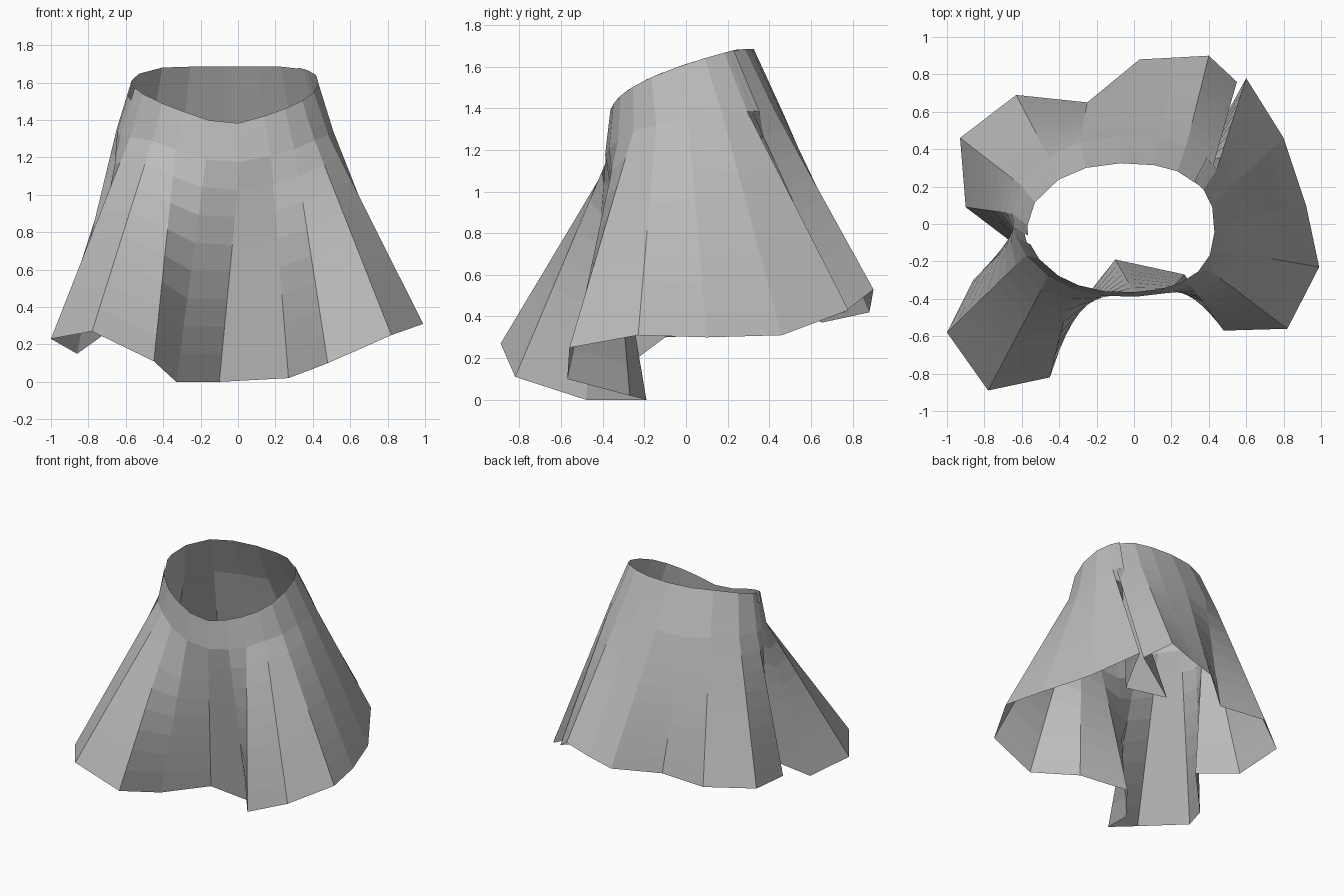
import bpy, bmesh, math
from mathutils import Vector

old = bpy.data.objects.get("Cube")
if old:
    bpy.data.objects.remove(old)

# Cloth colour
cloth = bpy.data.materials.new("grey cloth")
cloth.use_nodes = True
cloth.diffuse_color = (0.5, 0.5, 0.5, 1)
cloth.node_tree.nodes["Principled BSDF"].inputs["Base Color"].default_value = (0.5, 0.5, 0.5, 1)

# Pleat lines, counter-clockwise: waist angle in degrees, then hem point.
# The angle steps back once, where one panel is tucked under another.
PLEATS = [
    (-20, .99, -.23, .31), (-2, .92, .1, .3), (14, .8, .46, .31),
    (31, .6, .78, .43), (40, .36, .34, .43), (42, .05, .42, .43),
    (35, .55, .76, .42), (58, .4, .9, .53), (74, .22, .89, .47),
    (90, .03, .88, .42), (112, -.25, .65, .37), (132, -.63, .69, .38),
    (157, -.93, .46, .36), (178, -.9, .09, .31), (187, -.65, -.1, .3),
    (195, -.86, -.3, .15), (209, -1, -.58, .23), (228, -.78, -.89, .27),
    (243, -.45, -.82, .11), (260, -.33, -.48, 0), (275, -.1, -.19, 0),
    (290, .27, -.27, .02), (305, .48, -.57, .1), (322, .82, -.56, .25),
]
HIP_ROWS, SKIRT_ROWS = 4, 8


def oval(degrees, centre_y, rx, ry):
    """Oval that is squarer on the left side of the body."""
    a = math.radians(degrees)
    c, s = math.cos(a), math.sin(a)
    power = .8 if c > 0 else 1
    return Vector((-.07 + rx * math.copysign(abs(c) ** power, c),
                   centre_y + ry * math.copysign(abs(s) ** power, s), 0))


def pleat_line(degrees, *hem):
    """Points from the tilted waist over a rounded hip to the hem."""
    end = Vector(hem)
    waist = oval(degrees, -.02, .5, .345)
    rise = math.sqrt(max(0, (waist.y + .365) / .68))
    waist.z = min(1.685, 1.37 + .33 * rise)
    hip = oval(degrees, .04, .58, .43)
    drop = .2 + .05 * math.sin(math.radians(degrees))
    hip.z = waist.z + (end.z - waist.z) * drop
    upper = [waist.lerp(hip, i / HIP_ROWS) for i in range(HIP_ROWS)]
    lower = [hip.lerp(end, i / SKIRT_ROWS) for i in range(SKIRT_ROWS + 1)]
    return upper + lower


# Pleated skirt sheet
bm = bmesh.new()
columns = [[bm.verts.new(p) for p in pleat_line(*pleat)] for pleat in PLEATS]
for c, left in enumerate(columns):
    right = columns[(c + 1) % len(columns)]
    for r in range(HIP_ROWS + SKIRT_ROWS):
        # small open notch at the waist beside the deep side fold
        if r == 0 and PLEATS[c][0] == 187:
            continue
        bm.faces.new((left[r], left[r + 1], right[r + 1], right[r]))

mesh = bpy.data.meshes.new("skirt")
bm.to_mesh(mesh)
bm.free()
mesh.materials.append(cloth)
skirt = bpy.data.objects.new("skirt", mesh)
bpy.context.scene.collection.objects.link(skirt)
